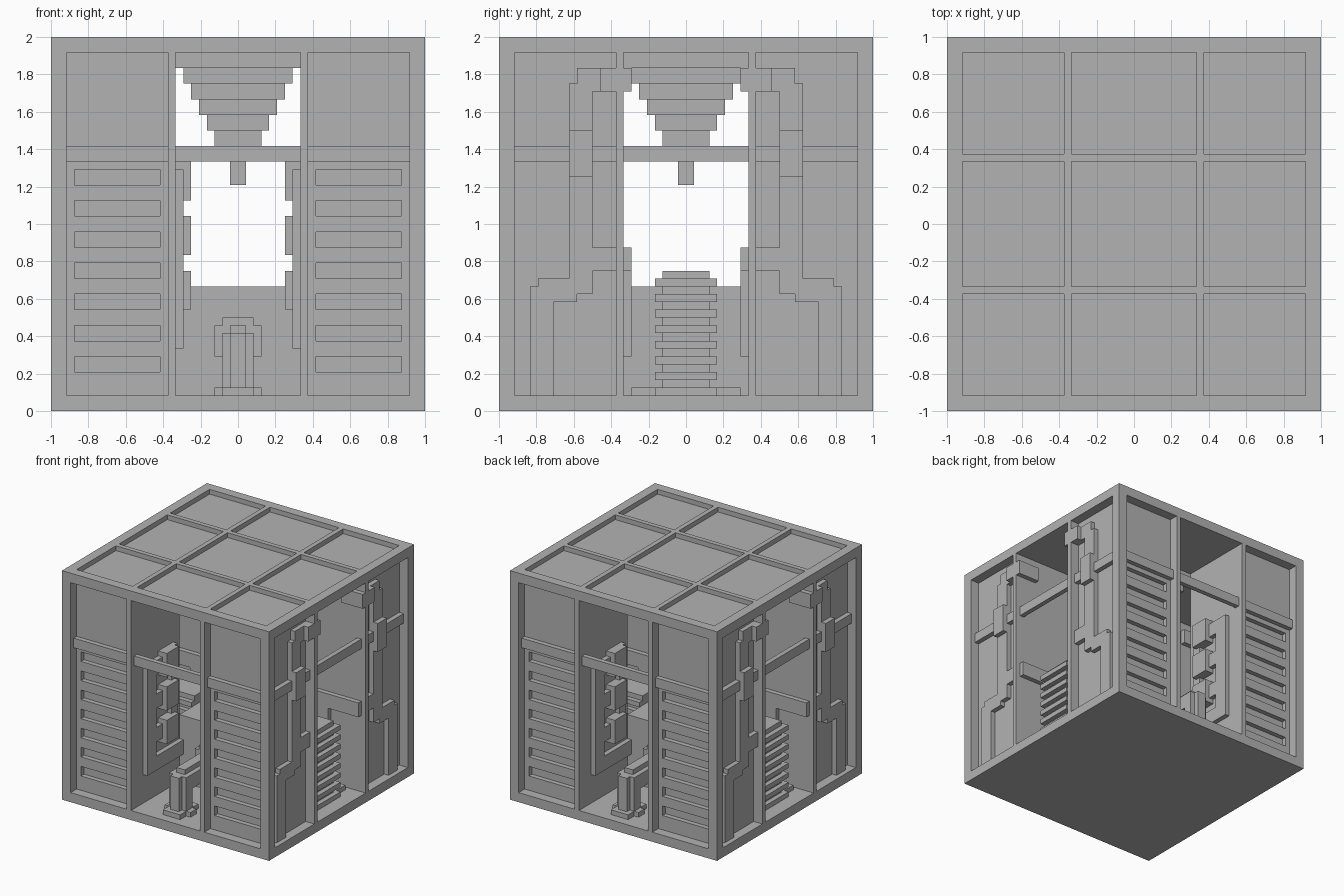
import bpy, bmesh
from itertools import product
from mathutils import Matrix, Vector

cube = bpy.data.objects.get("Cube")
if cube:
    bpy.data.objects.remove(cube, do_unlink=True)

grey = bpy.data.materials.new("plain grey")
grey.use_nodes = True
grey.diffuse_color = (0.45, 0.45, 0.45, 1)
grey.node_tree.nodes["Principled BSDF"].inputs["Base Color"].default_value = grey.diffuse_color

U = 1 / 24  # building unit, the model is 48 units wide


def part(name, boxes, mirror=""):
    """Boxes are (x0, x1, y0, y1, z0, z1) in units, mirrored over the named axes."""
    bm = bmesh.new()
    flips = product((1, -1) if "x" in mirror else (1,), (1, -1) if "y" in mirror else (1,))
    for sx, sy in flips:
        for x0, x1, y0, y1, z0, z1 in boxes:
            size = Vector((x1 - x0, y1 - y0, z1 - z0)) * U
            mid = Vector(((x0 + x1) * sx, (y0 + y1) * sy, z0 + z1)) * U / 2
            bmesh.ops.create_cube(bm, size=1, matrix=Matrix.Translation(mid) @ Matrix.Diagonal((*size, 1)))
    mesh = bpy.data.meshes.new(name)
    bm.to_mesh(mesh)
    bm.free()
    mesh.materials.append(grey)
    obj = bpy.data.objects.new(name, mesh)
    bpy.context.collection.objects.link(obj)
    return obj


def slab(half, z0, z1):
    return (-half, half, -half, half, z0, z1)


# Shell: floor, roof panel, roof ribs and upright frame
part("floor", [slab(24, 0, 2)])
part("roof_panel", [slab(23, 46, 47)])
part("roof_rim_sides", [(22, 24, -24, 24, 46, 48)], "x")
part("roof_rim_ends", [(-22, 22, 22, 24, 46, 48)], "y")
part("roof_ribs_long", [(8, 9, -22, 22, 47, 48)], "x")
part("roof_ribs_cross", [(-22, 22, 8, 9, 47, 48)], "y")
part("corner_post", [(22, 24, 22, 24, 2, 46)], "xy")
part("front_door_post", [(8, 9, 21, 24, 2, 46)], "xy")
part("side_door_post", [(21, 24, 8, 9, 2, 46)], "xy")

# Solid corner pillars
part("pillar", [(8, 22, 8, 21, 2, 46)], "xy")
part("upper_panel", [(9, 22, 21, 22, 34, 46)], "xy")

# Louvred panels with recessed slots on front and back
louvres = [(9, 10, 21, 22, 2, 32), (21, 22, 21, 22, 2, 32), (10, 21, 21, 22, 2, 5)]
for k in range(7):
    z = 7 + 4 * k
    louvres.append((10, 21, 21, 22, z, min(z + 2, 32) if k < 6 else 32))
part("louvre_panel", louvres, "xy")

# Cross bars over panels and doorways
part("front_panel_bar", [(9, 22, 22, 23, 32, 34)], "xy")
part("side_panel_bar", [(22, 23, 9, 22, 32, 34)], "xy")
part("front_door_bar", [(-8, 8, 22, 23, 32, 34)], "y")
part("side_door_bar", [(22, 23, -8, 8, 32, 34)], "x")

# Stepped conduits on the side panels
part("side_conduit", [
    (22, 23, 9, 14, 41, 44), (22, 23, 12, 15, 17, 42),
    (22, 23, 9, 15, 18, 21), (22, 23, 14, 19, 14, 17),
    (22, 23, 12, 14, 15, 18), (22, 23, 17, 20, 2, 16),
], "xy")
part("conduit_clamp", [(22, 24, 12, 15, 30, 36)], "xy")
part("conduit_elbow", [(19, 24, 7, 11, 41, 44)], "xy")

# Conduits on the side passage walls
part("side_passage_conduit", [
    (13, 23, 7, 8, 18, 21), (13, 16, 7, 8, 8, 21), (10, 16, 7, 8, 7, 10),
], "xy")

# Branching conduits on the front passage walls
part("passage_conduit", [
    (7, 8, 17, 20, 8, 31), (7, 8, 8, 20, 8, 11), (7, 8, 11, 17, 28, 31),
    (7, 8, 11, 17, 21, 24), (7, 8, 11, 17, 14, 17), (7, 8, 10, 12, 13, 32),
], "xy")
part("conduit_junction", [(6, 8, 11, 15, z, z + 5) for z in (13, 20, 27)], "xy")

# Central plinth with stepped ceiling hub above it
part("plinth", [slab(8, 2, 16)])
part("ceiling_hub", [slab(8 - k, 44 - 2 * k, 46 - 2 * k) for k in range(6)])
part("hub_tip", [slab(1, 29, 34)])

# Bent pipes from the floor into the plinth
part("floor_pipe", [
    (-2, 2, 18, 20, 2, 10), (-1, 1, 17, 21, 2, 10),
    (-2, 2, 8, 20, 7, 10), (-1, 1, 8, 19, 7, 11),
], "y")
part("pipe_base", [(-3, 3, 18, 20, 2, 3), (-2, 2, 16, 22, 2, 3)], "y")
part("pipe_collar", [(-3, 3, 8, 10, 7, 11), (-2, 2, 8, 10, 7, 12)], "y")

# Finned coolers in the side passages
part("cooler_body", [(8, 20, -3, 3, 2, 18)], "x")
part("cooler_fins", [(8, 21, -4, 4, 2 + 2 * k, 3 + 2 * k) for k in range(8)], "x")
part("side_passage_floor", [(8, 20, -7, 7, 2, 3)], "x")
